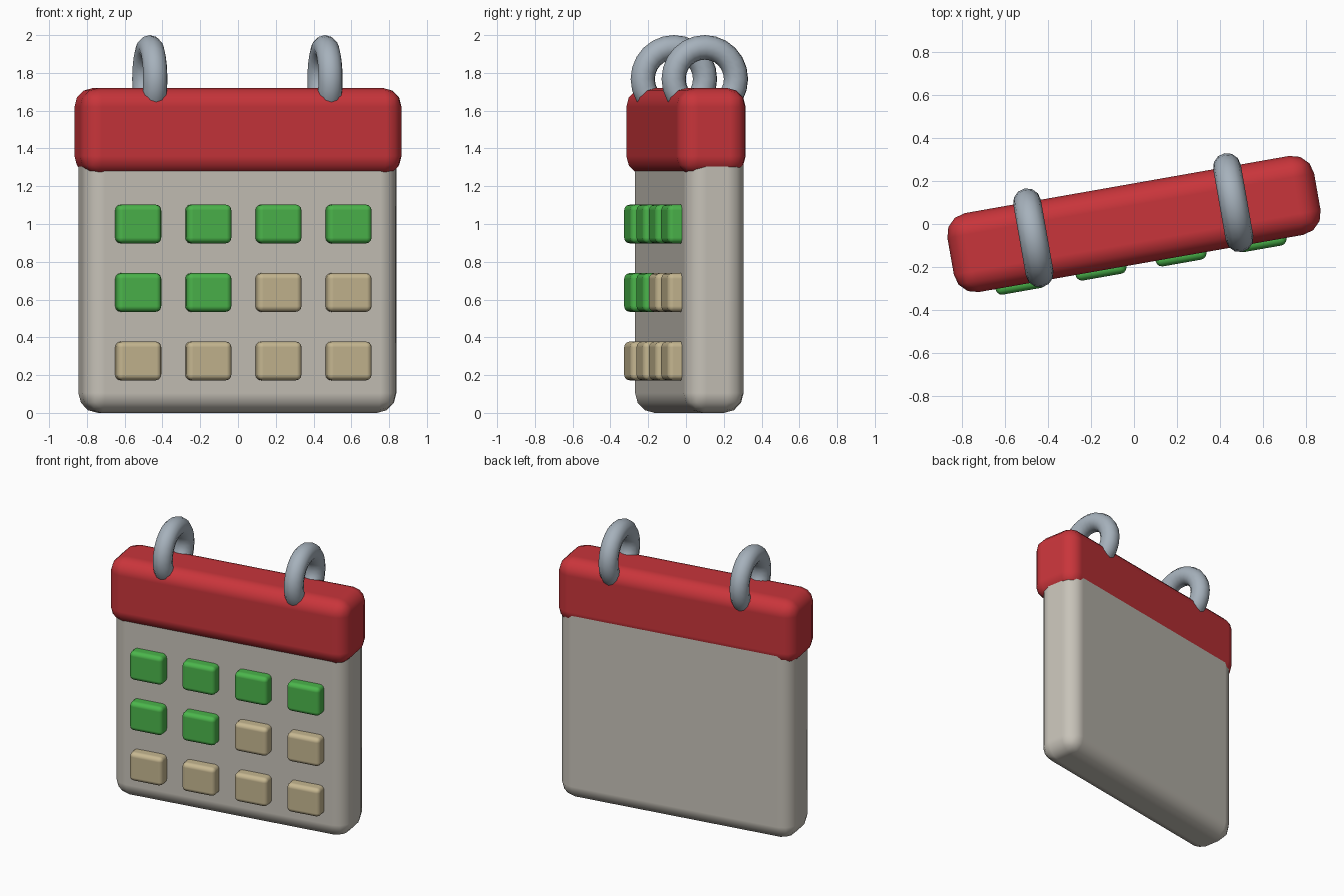
import bpy
import bmesh
from math import radians
from mathutils import Matrix, Vector

default_cube = bpy.data.objects.get("Cube")
if default_cube:
    bpy.data.objects.remove(default_cube, do_unlink=True)

# The whole calendar is turned a little about the vertical axis
TURN = Matrix.Rotation(radians(10), 4, "Z")


def material(name, rgb):
    mat = bpy.data.materials.new(name)
    mat.use_nodes = True
    mat.diffuse_color = (*rgb, 1)
    mat.node_tree.nodes["Principled BSDF"].inputs["Base Color"].default_value = (*rgb, 1)
    return mat


red = material("red", (0.58, 0.035, 0.043))
paper = material("warm grey", (0.57, 0.54, 0.48))
green = material("green", (0.07, 0.46, 0.07))
tan = material("tan", (0.56, 0.47, 0.28))
steel = material("steel", (0.38, 0.44, 0.50))


def rounded_box(name, centre, size, radius, mat):
    """Box with softly rounded edges, placed in the calendar's own axes."""
    mesh = bpy.data.meshes.new(name)
    bm = bmesh.new()
    bmesh.ops.create_cube(bm, size=1)
    bmesh.ops.scale(bm, vec=Vector(size), verts=bm.verts)
    for face in bm.faces:
        face.smooth = True
    bm.to_mesh(mesh)
    bm.free()
    mesh.materials.append(mat)
    obj = bpy.data.objects.new(name, mesh)
    bpy.context.collection.objects.link(obj)
    obj.matrix_world = TURN @ Matrix.Translation(centre)
    bevel = obj.modifiers.new("rounding", "BEVEL")
    bevel.width = radius
    bevel.segments = 3
    bevel.harden_normals = True
    return obj


# Page block and the header band that wraps its top
rounded_box("page_block", (0, 0.018, 0.75), (1.69, 0.322, 1.5), 0.105, paper)
rounded_box("header_band", (0, 0, 1.49), (1.728, 0.372, 0.46), 0.1, red)

# Day tiles: the first six are green, the rest tan
for i in range(12):
    row, col = divmod(i, 4)
    centre = ((col - 1.5) * 0.377, -0.165, 1.0 - row * 0.3625)
    rounded_box(f"day_tile_{i + 1}", centre, (0.24, 0.104, 0.205), 0.03,
                green if i < 6 else tan)

# Binding rings
for side, x in (("right", -0.471), ("left", 0.471)):
    bpy.ops.mesh.primitive_torus_add(major_radius=0.1675, minor_radius=0.065,
                                     major_segments=24, minor_segments=12)
    ring = bpy.context.object
    ring.name = f"binding_ring_{side}"
    ring.matrix_world = (TURN @ Matrix.Translation((x, 0.018, 1.7675))
                         @ Matrix.Rotation(radians(90), 4, "Y"))
    ring.data.materials.append(steel)
    bpy.ops.object.shade_smooth()
